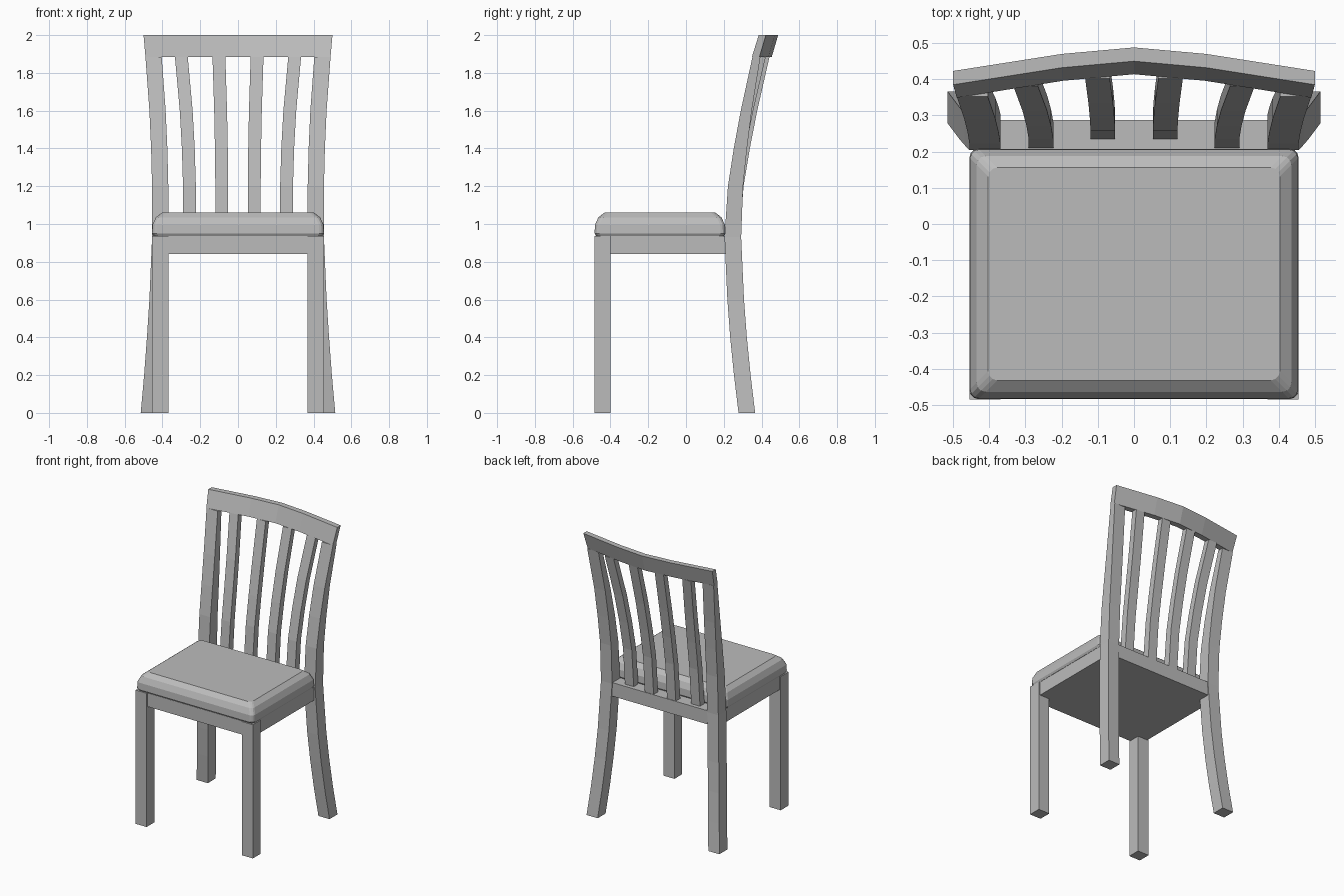
import bpy, bmesh
from math import cos, sin, pi

cube = bpy.data.objects.get("Cube")
if cube:
    bpy.data.objects.remove(cube, do_unlink=True)

GREY = (0.5, 0.5, 0.5, 1)
mat = bpy.data.materials.new("plain grey")
mat.use_nodes = True
mat.diffuse_color = GREY
mat.node_tree.nodes["Principled BSDF"].inputs["Base Color"].default_value = GREY


def loft(name, rings):
    """Skin a closed solid through rings of equal point count."""
    bm = bmesh.new()
    loops = [[bm.verts.new(p) for p in ring] for ring in rings]
    n = len(loops[0])
    for a, b in zip(loops, loops[1:]):
        for i in range(n):
            j = (i + 1) % n
            bm.faces.new((a[i], a[j], b[j], b[i]))
    bm.faces.new(loops[0][::-1])
    bm.faces.new(loops[-1])
    bmesh.ops.recalc_face_normals(bm, faces=bm.faces)
    mesh = bpy.data.meshes.new(name)
    bm.to_mesh(mesh)
    bm.free()
    mesh.materials.append(mat)
    obj = bpy.data.objects.new(name, mesh)
    bpy.context.collection.objects.link(obj)
    return obj


def rect(x0, x1, y0, y1, z):
    return [(x0, y0, z), (x1, y0, z), (x1, y1, z), (x0, y1, z)]


def box(name, x0, x1, y0, y1, z0, z1):
    return loft(name, [rect(x0, x1, y0, y1, z) for z in (z0, z1)])


def mirrored(x0, x1, side):
    return sorted((x0 * side, x1 * side))


def rounded(inset, z, radius=0.025, steps=3):
    """Rounded rectangle outline of the cushion at one height."""
    x, y0, y1 = 0.455 - inset, -0.484 + inset, 0.208 - inset
    corners = [(x, y1), (-x, y1), (-x, y0), (x, y0)]
    pts = []
    for k, (cx, cy) in enumerate(corners):
        mx = cx - radius * (1 if cx > 0 else -1)
        my = cy - radius * (1 if cy == y1 else -1)
        for s in range(steps + 1):
            a = (k + s / steps) * pi / 2
            pts.append((mx + radius * cos(a), my + radius * sin(a), z))
    return pts


# Seat frame and cushion
box("seat_frame", -0.445, 0.445, -0.478, 0.288, 0.842, 0.937)
loft("seat_cushion", [rounded(i, z) for i, z in
     [(0.008, 0.937), (0, 0.95), (0.002, 0.995), (0.02, 1.035), (0.052, 1.06)]])

# Rear post stations: height, outer x, front y, depth
POST = [(0, 0.515, 0.278, 0.088), (0.2, 0.497, 0.254, 0.088),
        (0.4, 0.482, 0.234, 0.088), (0.6, 0.469, 0.219, 0.088),
        (0.93, 0.455, 0.204, 0.088), (1.2, 0.455, 0.222, 0.08),
        (1.4, 0.46, 0.253, 0.07), (1.6, 0.469, 0.29, 0.058),
        (1.885, 0.49, 0.352, 0.042)]
WIDTH = 0.086

for label, side in (("left", 1), ("right", -1)):
    # Straight front leg
    x0, x1 = mirrored(0.369, 0.455, side)
    box(f"front_leg_{label}", x0, x1, -0.485, -0.399, 0, 0.937)

    # Curved rear leg that carries on up as the back post
    loft(f"back_post_{label}",
         [rect(*mirrored(x - WIDTH, x, side), y, y + d, z) for z, x, y, d in POST])

    # Two slats, following the sweep of the post
    for name, xb, xt, bow_low, bow_top in (("outer", 0.257, 0.3, 0.006, 0.03),
                                           ("inner", 0.086, 0.101, 0.03, 0.05)):
        rings = []
        top_x, low_x = POST[-1][1], POST[4][1]
        for z, x, y, d in POST[4:]:
            lean = (x - low_x) / (top_x - low_x)
            rise = (z - 0.93) / (1.885 - 0.93)
            cx = xb + (xt - xb) * lean
            front = y + bow_low + (bow_top - bow_low) * rise
            depth = 0.05 - 0.01 * rise
            rings.append(rect(*mirrored(cx - 0.034, cx + 0.034, side),
                              front, front + depth, z))
        loft(f"{name}_slat_{label}", rings)

# Bowed crest rail, leaning back with the posts
crest = []
for x, y in ((-0.5, 0.385), (-0.2, 0.432), (0, 0.45), (0.2, 0.432), (0.5, 0.385)):
    low = x * 0.98
    crest.append([(low, y - 0.036, 1.885), (low, y + 0.004, 1.885),
                  (x, y + 0.038, 2), (x, y, 2)])
loft("crest_rail", crest)
